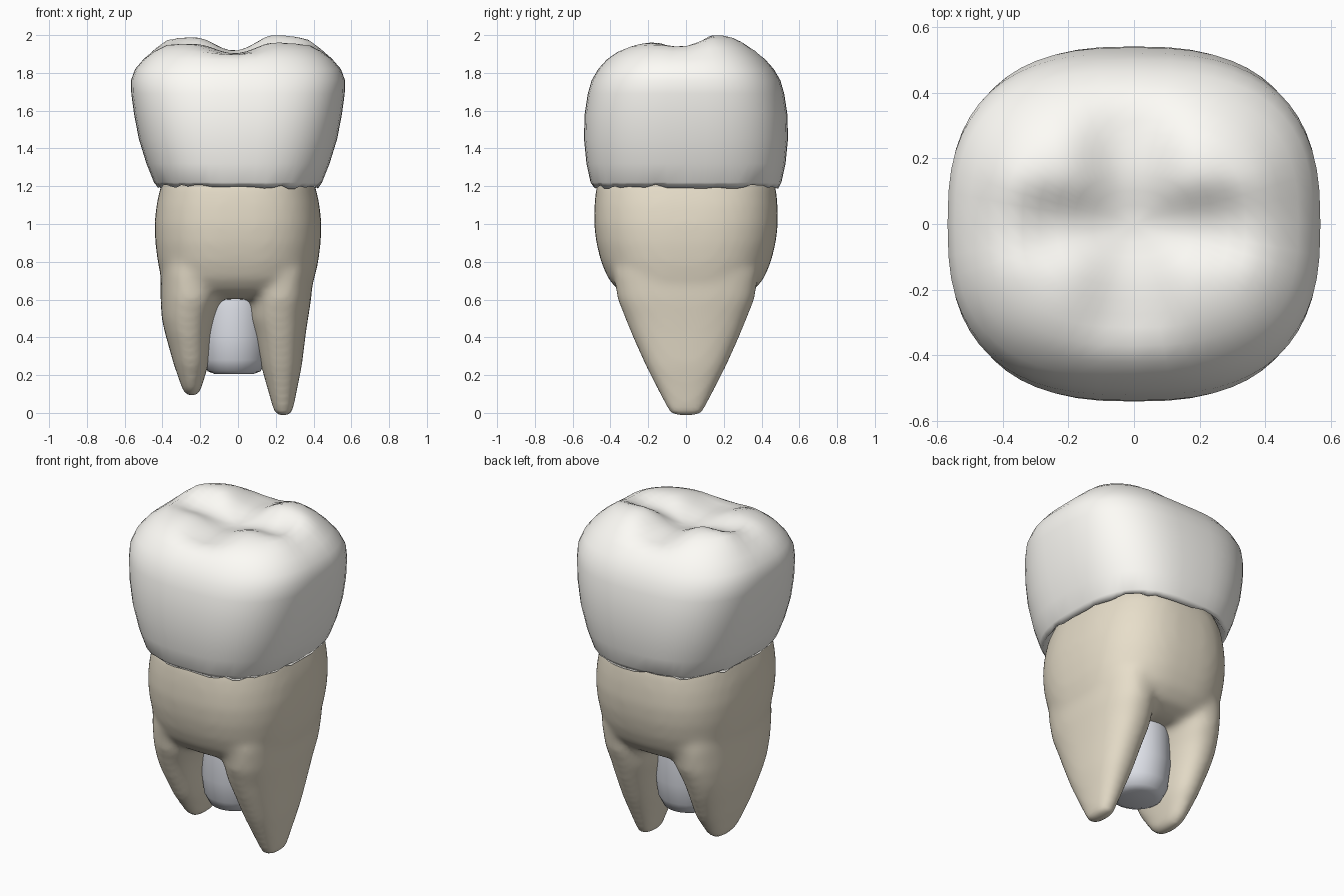
import bpy, bmesh, math, random

if "Cube" in bpy.data.objects:
    bpy.data.objects.remove(bpy.data.objects["Cube"])
random.seed(4)


def material(name, rgb):
    m = bpy.data.materials.new(name)
    m.diffuse_color = (*rgb, 1)
    m.use_nodes = True
    m.node_tree.nodes["Principled BSDF"].inputs["Base Color"].default_value = m.diffuse_color
    return m


def section(cx, a, b, z, n, power):
    """Points of a rounded-square cross-section."""
    pts = []
    for i in range(n):
        t = 2 * math.pi * i / n
        c, s = math.cos(t), math.sin(t)
        pts.append([cx + a * math.copysign(abs(c) ** (2 / power), c),
                    b * math.copysign(abs(s) ** (2 / power), s), z])
    return pts


def loft(bm, rings):
    """Skin a list of point rings and close both ends."""
    n = len(rings[0])
    vs = [[bm.verts.new(p) for p in r] for r in rings]
    for lo, hi in zip(vs, vs[1:]):
        for i in range(n):
            j = (i + 1) % n
            bm.faces.new((lo[i], lo[j], hi[j], hi[i]))
    for ring in (vs[0], vs[-1]):
        mid = bm.verts.new([sum(v.co[k] for v in ring) / n for k in range(3)])
        for i in range(n):
            bm.faces.new((ring[i], ring[(i + 1) % n], mid))


def finish(bm, name, mat=None):
    bmesh.ops.recalc_face_normals(bm, faces=bm.faces)
    me = bpy.data.meshes.new(name)
    bm.to_mesh(me)
    bm.free()
    ob = bpy.data.objects.new(name, me)
    bpy.context.collection.objects.link(ob)
    me.polygons.foreach_set("use_smooth", [True] * len(me.polygons))
    if mat:
        me.materials.append(mat)
    return ob


# Chewing surface: four cusps, steep toward the central groove
CUSPS = [(-.23, .16, .12), (.2, .16, .132), (-.23, -.17, .085), (.2, -.17, .092)]


def relief(x, y):
    z = 1.868
    for cx, cy, h in CUSPS:
        sx = .23 if abs(x) > abs(cx) and x * cx > 0 else .12
        sy = .18 if abs(y) > abs(cy) and y * cy > 0 else .1
        z += h * math.exp(-((x - cx) / sx) ** 2 / 2 - ((y - cy) / sy) ** 2 / 2)
    # marginal ridges at both ends of the groove
    z += .035 * math.exp(-((abs(x) - .38) / .07) ** 2 - (y / .15) ** 2)
    return z


# Crown: rows are half width, half depth, height, share of relief
rows = [(.38, .44, 1.26, 0), (.425, .49, 1.195, 0), (.445, .505, 1.22, 0),
        (.485, .527, 1.32, 0), (.525, .54, 1.45, 0), (.55, .537, 1.58, 0),
        (.565, .52, 1.69, 0), (.567, .5, 1.76, 0), (.545, .465, 1.82, 0),
        (.5, .42, 1.868, .15), (.445, .37, 1.905, .5), (.39, .315, 1.92, .9)]
rows += [(.39 * k, .315 * k, 1.9, 1) for k in (.87, .74, .6, .46, .32, .18, .07)]
bm = bmesh.new()
rings = []
for r, (a, b, z, w) in enumerate(rows):
    ring = section(0, a, b, z, 56, 2.7)
    for p in ring:
        p[2] = z * (1 - w) + relief(p[0], p[1]) * w
        if r == 1:
            p[2] += random.uniform(-.01, .014)
    rings.append(ring)
loft(bm, rings)
finish(bm, "crown", material("enamel", (1.0, .985, .94)))

# Root trunk and two legs, fused by remeshing
trunk = [(0, .36, .42, 1.32), (0, .41, .475, 1.2), (0, .432, .485, 1.1), (0, .442, .487, 1.0),
         (0, .438, .475, .9), (0, .425, .45, .8), (0, .405, .412, .71), (0, .37, .355, .645),
         (0, .32, .25, .602)]
left = [(-.23, .17, .36, .9), (-.235, .175, .385, .74), (-.245, .165, .362, .6),
        (-.262, .142, .322, .5), (-.262, .124, .29, .42), (-.248, .093, .215, .26),
        (-.245, .048, .12, .12), (-.245, .025, .06, .088)]
right = [(.23, .17, .36, .9), (.225, .175, .385, .74), (.222, .165, .362, .6),
         (.216, .155, .322, .5), (.222, .137, .29, .42), (.23, .108, .215, .25),
         (.237, .067, .13, .08), (.24, .048, .09, .0), (.24, .03, .06, -.016)]
bm = bmesh.new()
for part, power in ((trunk, 2.6), (left, 2.4), (right, 2.4)):
    loft(bm, [section(*row, 48, power) for row in part])
root = finish(bm, "root", material("dentine", (.8, .73, .59)))
mod = root.modifiers.new("fuse", 'REMESH')
mod.mode = 'VOXEL'
mod.voxel_size = .02
mod.use_smooth_shade = True
mod = root.modifiers.new("soften", 'SMOOTH')
mod.factor = .5
mod.iterations = 14

# Pale core showing between the legs
core = [(-.02, .1, .1, .205), (-.02, .14, .14, .22), (-.02, .17, .17, .28),
        (-.02, .18, .19, .4), (-.02, .18, .19, .55), (-.02, .17, .18, .72), (-.02, .12, .12, .82)]
bm = bmesh.new()
loft(bm, [section(*row, 24, 2) for row in core])
finish(bm, "core", material("core_grey", (.74, .76, .82)))
